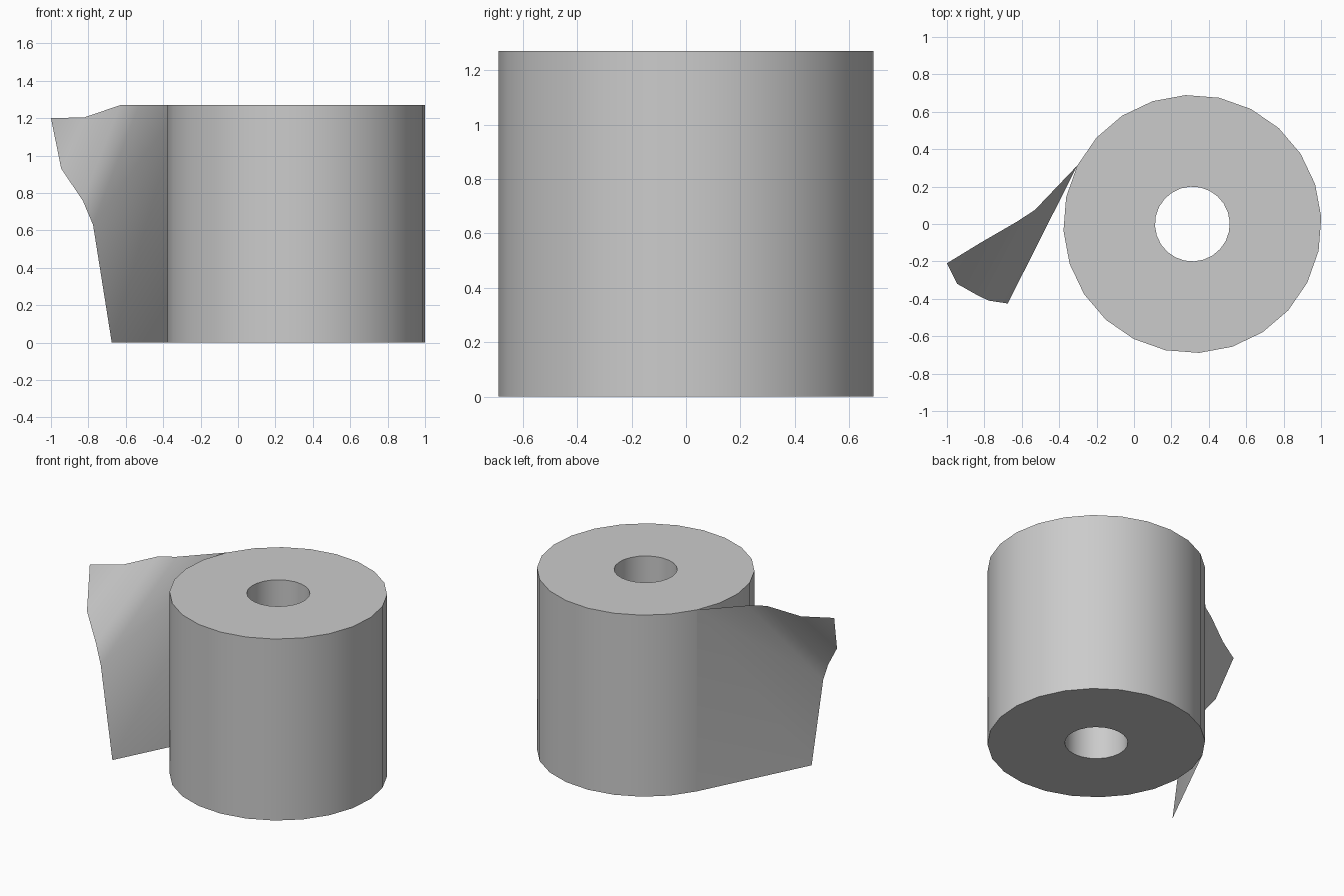
import bpy, bmesh, math

if "Cube" in bpy.data.objects:
    bpy.data.objects.remove(bpy.data.objects["Cube"])

CX, R, HOLE, H, N = 0.312, 0.69, 0.2, 1.27, 24
PHASE = math.radians(3)

def ring(bm, r, z):
    return [bm.verts.new((CX + r * math.cos(PHASE + i * math.tau / N),
                          r * math.sin(PHASE + i * math.tau / N), z)) for i in range(N)]

def finish(bm, name, angle):
    me = bpy.data.meshes.new(name)
    bm.to_mesh(me)
    bm.free()
    ob = bpy.data.objects.new(name, me)
    bpy.context.collection.objects.link(ob)
    bpy.ops.object.select_all(action='DESELECT')
    ob.select_set(True)
    bpy.context.view_layer.objects.active = ob
    bpy.ops.object.shade_smooth_by_angle(angle=math.radians(angle))
    return ob

# Roll: closed rectangular section swept round the hollow core
bm = bmesh.new()
rings = [ring(bm, R, 0), ring(bm, R, H), ring(bm, HOLE, H), ring(bm, HOLE, 0)]
for k in range(4):
    a, b = rings[k], rings[(k + 1) % 4]
    for i in range(N):
        j = (i + 1) % N
        bm.faces.new((a[i], a[j], b[j], b[i]))
finish(bm, "paper_roll", 40)

# Loose sheet: leaves the roll at one of its side edges, far top corner curls away
ang = PHASE + 10 * math.tau / N
ax, ay = CX + R * math.cos(ang), R * math.sin(ang)
top = [(ax, ay, H), (-0.53, 0.075, H), (-0.63, 0.01, H), (-0.82, -0.10, 1.205)]
edge = [(-0.675, -0.425, 0), (-0.775, -0.41, 0.63), (-0.83, -0.385, 0.76), (-0.945, -0.32, 0.93)]
bm = bmesh.new()
t = [bm.verts.new(p) for p in top]
e = [bm.verts.new(p) for p in edge]
foot = bm.verts.new((ax, ay, 0))
tip = bm.verts.new((-1.0, -0.21, 1.2))
bm.faces.new((t[0], e[0], foot))
for i in range(3):
    bm.faces.new((t[i], t[i + 1], e[i + 1]))
    bm.faces.new((t[i], e[i + 1], e[i]))
bm.faces.new((t[3], tip, e[3]))
finish(bm, "loose_sheet", 60)
